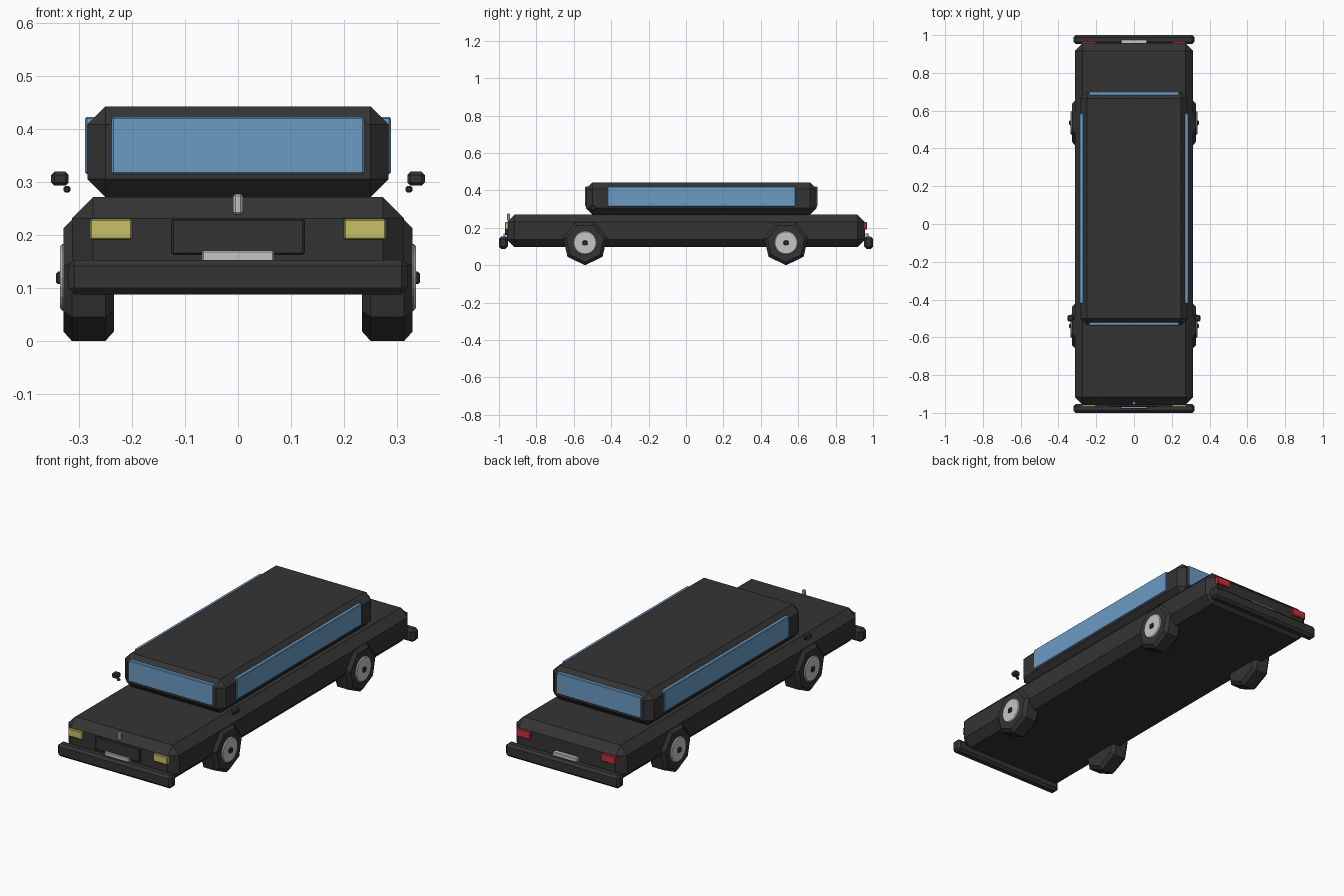
import bpy, bmesh, math
from mathutils import Matrix

if "Cube" in bpy.data.objects:
    bpy.data.objects.remove(bpy.data.objects["Cube"], do_unlink=True)


def material(name, r, g, b):
    m = bpy.data.materials.new(name)
    m.use_nodes = True
    m.diffuse_color = (r, g, b, 1)
    m.node_tree.nodes["Principled BSDF"].inputs["Base Color"].default_value = (r, g, b, 1)
    return m


black = material("black paint", 0.034, 0.034, 0.034)
glass = material("blue glass", 0.147, 0.328, 0.55)
yellow = material("headlight yellow", 0.59, 0.53, 0.13)
red = material("tail light red", 0.56, 0.03, 0.045)
silver = material("silver", 0.56, 0.56, 0.58)


def finish(name, bm, mat):
    bmesh.ops.recalc_face_normals(bm, faces=bm.faces)
    mesh = bpy.data.meshes.new(name)
    bm.to_mesh(mesh)
    bm.free()
    mesh.materials.append(mat)
    obj = bpy.data.objects.new(name, mesh)
    bpy.context.collection.objects.link(obj)
    return obj


def box(name, x, y, z, mat, bevel):
    """Chamfered box from (min, max) ranges."""
    bm = bmesh.new()
    bmesh.ops.create_cube(bm, size=1)
    for v in bm.verts:
        for i, (lo, hi) in enumerate((x, y, z)):
            v.co[i] = hi if v.co[i] > 0 else lo
    bmesh.ops.bevel(bm, geom=bm.edges[:], offset=bevel, segments=1, affect='EDGES')
    return finish(name, bm, mat)


def disc(name, sides, radius, x, y, z, mat, bevel):
    """Cylinder along x with a vertex at the bottom and chamfered rims."""
    bm = bmesh.new()
    bmesh.ops.create_cone(bm, cap_ends=True, segments=sides, radius1=radius,
                          radius2=radius, depth=x[1] - x[0])
    lowest = min(bm.verts, key=lambda v: v.co.y)
    turn = -math.pi / 2 - math.atan2(lowest.co.y, lowest.co.x)
    to_x = Matrix(((0, 0, 1), (1, 0, 0), (0, 1, 0)))
    bmesh.ops.transform(bm, verts=bm.verts,
                        matrix=to_x.to_4x4() @ Matrix.Rotation(turn, 4, 'Z'))
    rims = [e for e in bm.edges if abs(e.verts[0].co.x - e.verts[1].co.x) < 1e-5]
    bmesh.ops.bevel(bm, geom=rims, offset=bevel, segments=1, affect='EDGES')
    bmesh.ops.translate(bm, verts=bm.verts, vec=((x[0] + x[1]) / 2, y, z))
    return finish(name, bm, mat)


def sided(lo, hi, s):
    return (lo, hi) if s > 0 else (-hi, -lo)


# Main shells
box("body", (-0.313, 0.313), (-0.957, 0.957), (0.097, 0.271), black, 0.04)
box("cabin", (-0.284, 0.284), (-0.535, 0.698), (0.271, 0.442), black, 0.034)

# Bumpers, end windows and number plates
for end, s in (("front", -1), ("rear", 1)):
    box(end + "_bumper", (-0.32, 0.32), sided(0.952, 1.0, s), (0.088, 0.153), black, 0.012)
    box(end + "_plate", (-0.068, 0.068), sided(0.95, 0.977, s), (0.135, 0.171), silver, 0.003)
box("windscreen", (-0.238, 0.238), (-0.539, -0.515), (0.315, 0.422), glass, 0.003)
box("rear_window", (-0.238, 0.238), (0.68, 0.702), (0.315, 0.422), glass, 0.003)

# Front details
box("grille", (-0.125, 0.125), (-0.968, -0.945), (0.163, 0.23), black, 0.003)
box("hood_ornament", (-0.009, 0.009), (-0.957, -0.941), (0.238, 0.277), silver, 0.004)

# Mirrored parts
for side, s in (("left", 1), ("right", -1)):
    box(side + "_window", sided(0.268, 0.288, s), (-0.42, 0.585), (0.315, 0.422), glass, 0.003)
    lamp = sided(0.2, 0.279, s)
    box(side + "_headlight", lamp, (-0.969, -0.945), (0.191, 0.23), yellow, 0.003)
    box(side + "_tail_light", lamp, (0.945, 0.969), (0.191, 0.23), red, 0.003)
    box(side + "_mirror", sided(0.319, 0.352, s), (-0.515, -0.483), (0.293, 0.319), black, 0.006)
    box(side + "_mirror_arm", sided(0.316, 0.329, s), (-0.505, -0.492), (0.28, 0.292), black, 0.003)
    for end, y in (("front", -0.54), ("rear", 0.535)):
        name = f"{end}_{side}_"
        disc(name + "tyre", 7, 0.12, sided(0.234, 0.329, s), y, 0.12, black, 0.016)
        disc(name + "hubcap", 20, 0.063, sided(0.315, 0.335, s), y, 0.12, silver, 0.004)
        box(name + "hub_nut", sided(0.325, 0.343, s), (y - 0.013, y + 0.013),
            (0.107, 0.131), black, 0.004)
